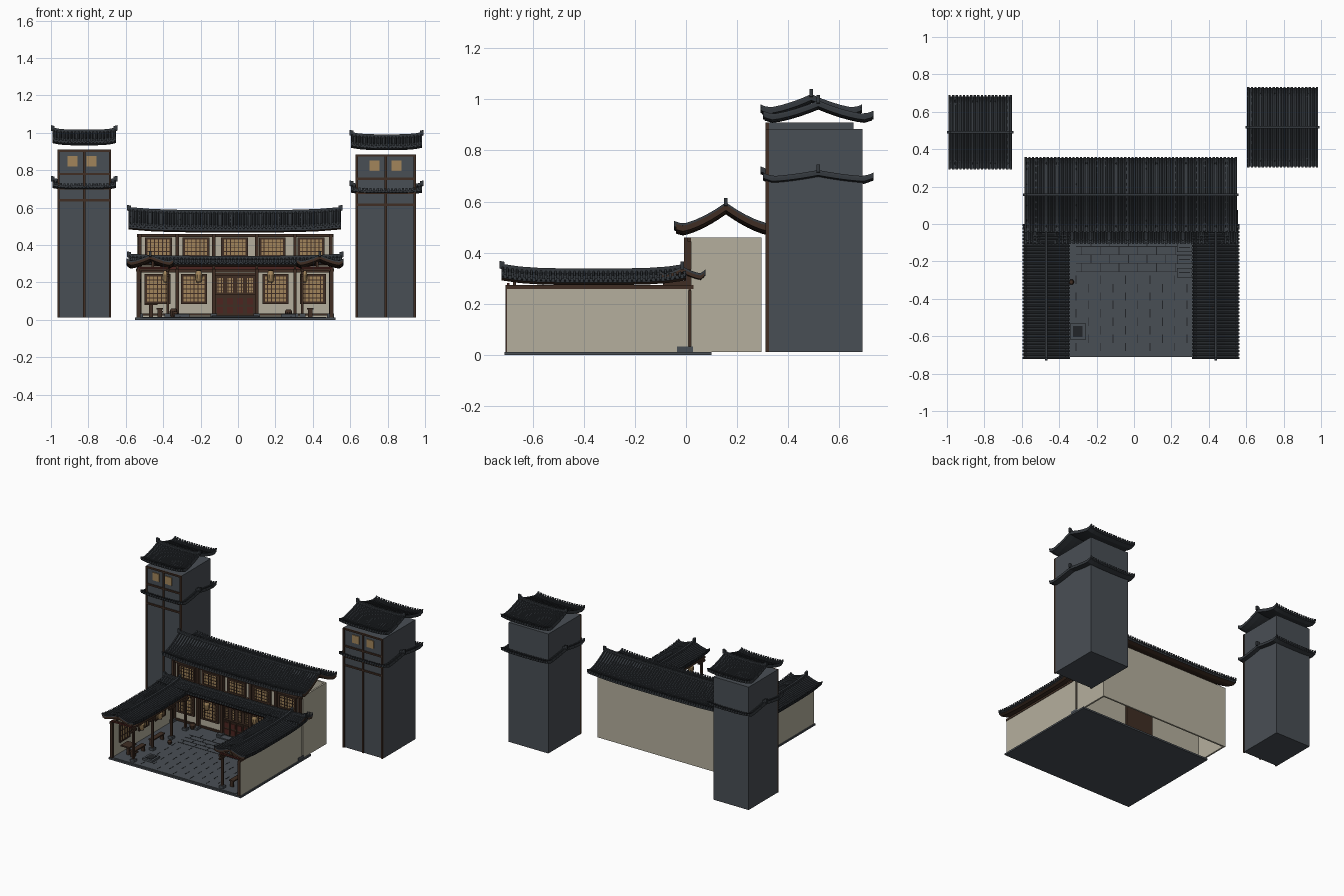
import bpy, bmesh, math

if "Cube" in bpy.data.objects:
    bpy.data.objects.remove(bpy.data.objects["Cube"])

MATS = {}
for n, c in {
    "roof_tile": (0.034, 0.040, 0.047), "grey_brick": (0.066, 0.077, 0.089),
    "plaster": (0.46, 0.43, 0.34), "dark_wood": (0.050, 0.027, 0.017),
    "paper": (0.36, 0.235, 0.105), "red_wood": (0.075, 0.018, 0.014),
    "joint_dark": (0.016, 0.018, 0.021)}.items():
    m = bpy.data.materials.new(n)
    m.diffuse_color = (*c, 1)
    m.use_nodes = True
    m.node_tree.nodes["Principled BSDF"].inputs["Base Color"].default_value = m.diffuse_color
    MATS[n] = m


def finish(bm, name, mats):
    bmesh.ops.recalc_face_normals(bm, faces=bm.faces[:])
    me = bpy.data.meshes.new(name)
    bm.to_mesh(me)
    bm.free()
    for m in mats:
        me.materials.append(MATS[m])
    ob = bpy.data.objects.new(name, me)
    bpy.context.collection.objects.link(ob)
    return ob


def hexa(bm, a, b):
    """Closed prism between two matching rings of points."""
    va, vb = [bm.verts.new(p) for p in a], [bm.verts.new(p) for p in b]
    n = len(a)
    fs = [bm.faces.new(va), bm.faces.new(vb[::-1])]
    fs += [bm.faces.new((va[i], vb[i], vb[(i + 1) % n], va[(i + 1) % n])) for i in range(n)]
    return fs


def boxes(name, mat, items):
    bm = bmesh.new()
    for x0, x1, y0, y1, z0, z1 in items:
        ring = lambda z: [(x0, y0, z), (x1, y0, z), (x1, y1, z), (x0, y1, z)]
        hexa(bm, ring(z0), ring(z1))
    return finish(bm, name, [mat])


def cylinders(name, mat, items, n=10):
    bm = bmesh.new()
    for x, y, z0, z1, r in items:
        prof = [(0.7, 0), (1, 0.3), (1, 0.7), (0.7, 1)]
        rings = [[bm.verts.new((x + r * k * math.cos(2 * math.pi * i / n),
                                y + r * k * math.sin(2 * math.pi * i / n),
                                z0 + (z1 - z0) * h)) for i in range(n)] for k, h in prof]
        bm.faces.new(rings[0])
        bm.faces.new(rings[-1])
        for a, b in zip(rings, rings[1:]):
            for i in range(n):
                bm.faces.new((a[i], a[(i + 1) % n], b[(i + 1) % n], b[i]))
    return finish(bm, name, [mat])


def roof(name, s0, s1, t0, t1, ze, zr, thick, lift, along_y=False, under="dark_wood", pitch=0.02):
    """Sagging gable roof: slab, tile ribs and ridge; s runs along the ridge."""
    bm = bmesh.new()
    sm, sh, tm, th = (s0 + s1) / 2, (s1 - s0) / 2, (t0 + t1) / 2, (t1 - t0) / 2

    def pt(s, v, dz=0.0):
        u = abs(s - sm) / sh
        z = ze + (zr - ze) * max(0.0, 1 - abs(v)) ** 1.6 + lift * u ** 4 + dz
        z += 0.012 * max(0.0, abs(v) - 0.85) / 0.15
        return (tm + v * th, s, z) if along_y else (s, tm + v * th, z)

    ns, vs = 10, [i / 7 for i in range(-7, 8)]
    ss = [s0 + (s1 - s0) * i / ns for i in range(ns + 1)]
    top = [[bm.verts.new(pt(s, v)) for v in vs] for s in ss]
    bot = [[bm.verts.new(pt(s, v, -thick)) for v in vs] for s in ss]
    nv = len(vs)
    wood = []
    for i in range(ns):
        for j in range(nv - 1):
            bm.faces.new((top[i][j], top[i + 1][j], top[i + 1][j + 1], top[i][j + 1]))
            wood.append(bm.faces.new((bot[i][j], bot[i][j + 1], bot[i + 1][j + 1], bot[i + 1][j])))
        for j in (0, nv - 1):
            bm.faces.new((top[i][j], bot[i][j], bot[i + 1][j], top[i + 1][j]))
    for i in (0, ns):
        for j in range(nv - 1):
            wood.append(bm.faces.new((top[i][j], top[i][j + 1], bot[i][j + 1], bot[i][j])))
    for f in wood:
        f.material_index = 1

    # tile ribs with round eave ends
    n = round((s1 - s0) / pitch)
    w, h = pitch * 0.3, 0.009
    tip = ((-w, h), (w, h), (w * .6, -.012), (-w * .6, -.012))
    for k in range(n + 1):
        s = s0 + w + (s1 - s0 - 2 * w) * k / n
        for sg in (-1, 1):
            ring = [[pt(s - w, sg * a, -.002), pt(s - w * .6, sg * a, h),
                     pt(s + w * .6, sg * a, h), pt(s + w, sg * a, -.002)]
                    for a in (0, .2, .4, .6, .8, .92, 1.01)]
            vr = [[bm.verts.new(p) for p in r] for r in ring]
            bm.faces.new(vr[0])
            bm.faces.new(vr[-1])
            for a, b in zip(vr, vr[1:]):
                for i in range(4):
                    bm.faces.new((a[i], b[i], b[(i + 1) % 4], a[(i + 1) % 4]))
            hexa(bm, *[[pt(s + dx, sg * v, dz) for dx, dz in tip] for v in (1, 1 + .006 / th)])

    # ridge beam and end knobs
    e = 0.007 / th
    for a, b in zip(ss, ss[1:]):
        hexa(bm, *[[pt(q, -e), pt(q, e), pt(q, e, .02), pt(q, -e, .02)] for q in (a, b)])
    for a, b in ((s0 - .008, s0 + .012), (s1 - .012, s1 + .008)):
        hexa(bm, *[[pt(q, -e), pt(q, e), pt(q, e, .03), pt(q, -e, .03)] for q in (a, b)])
    return finish(bm, name, ["roof_tile", under])


# ---- towers ----
def tower(tag, x0, x1, y1, zt, wins, rx0, rx1, ry0, ry1):
    y0 = 0.32
    boxes(tag + "_tower_body", "grey_brick", [(x0, x1, y0, y1, 0.012, zt)])
    xm = (x0 + x1) / 2
    trim = [(x - .006, x + .006, .311, y0 + .004, .012, zt) for x in (x0 + .005, xm, x1 - .005)]
    trim += [(x0, x1, .312, y0 + .002, z - .006, z + .006) for z in (zt - .006, zt - .13, zt - .207, zt - .27)]
    boxes(tag + "_tower_trim", "dark_wood", trim)
    boxes(tag + "_tower_windows", "paper", [(x - .027, x + .027, .314, .321, zt - .09, zt - .033) for x in wins])
    roof(tag + "_tower_roof", rx0, rx1, ry0, ry1, zt + .035, zt + .09, .015, .012, under="roof_tile")
    roof(tag + "_tower_skirt_roof", rx0, rx1, ry0, ry1, zt - .205, zt - .18, .012, .01, under="roof_tile")


tower("left", -0.965, -0.68, 0.655, 0.91, (-0.885, -0.783), -0.992, -0.653, 0.297, 0.683)
tower("right", 0.63, 0.95, 0.69, 0.885, (0.73, 0.847), 0.605, 0.985, 0.307, 0.727)

# ---- base and paving ----
boxes("base_slab", "grey_brick", [(-.55, .52, -.71, .10, 0, .012), (-.51, .47, -.70, .02, .01, .016)])
joints = []
for i in range(10):
    x = -.31 + i * .066
    for j in range(5):
        y = -.68 + j * .09 + (i % 2) * .045
        if y < -.28:
            joints.append((x - .002, x + .002, y, y + .045, .015, .0175))
for k, y in enumerate((-.255, -.21, -.165, -.12)):
    joints.append((-.31, .31, y - .002, y + .002, .015, .0175))
    for i in range(6):
        x = -.28 + i * .1 + (k % 2) * .05
        joints.append((x - .002, x + .002, y, y + .045, .015, .0175))
boxes("paving_joints", "joint_dark", joints)
boxes("stone_blocks", "grey_brick", [(.23, .31, y - .025, y + .025, .012, .032) for y in (-.125, -.19, -.26)]
      + [(-.34, -.26, -.62, -.53, .012, .03)])
boxes("stone_block_insets", "joint_dark", [(.24, .30, y - .003, y + .003, .03, .034) for y in (-.125, -.19, -.26)]
      + [(-.325, -.275, -.605, -.545, .029, .033)])

# ---- main hall ----
boxes("hall_walls", "plaster", [
    (-.54, .51, .283, .295, .012, .46), (-.54, -.528, .03, .295, .012, .46),
    (.498, .51, .03, .295, .012, .46), (-.54, -.13, .02, .032, .012, .46),
    (.10, .51, .02, .032, .012, .46), (-.13, .10, .02, .032, .25, .46)])
roof("hall_roof", -.585, .55, -.04, .352, .485, .572, .022, .016)

POSTS = (-.525, -.325, -.13, .10, .305, .495)
wood = [(x - .009, x + .009, -.008, .022, .03, .46) for x in POSTS]
wood += [(-.54, .51, .005, .024, z - .008, z + .008) for z in (.452, .327, .26)]
wood += [(-.54, .51, .008, .024, .022, .034)]
boxes("hall_timber", "dark_wood", wood)
boxes("post_stones", "grey_brick", [(x - .018, x + .018, -.035, .028, .012, .034) for x in POSTS])

frames, papers = [], []


def window(cx, w, z0, z1, nx, nz):
    x0, x1 = cx - w / 2, cx + w / 2
    papers.append((x0, x1, .012, .021, z0, z1))
    for x in (x0, x1):
        frames.append((x - .007, x + .007, .004, .021, z0 - .006, z1 + .006))
    for z in (z0, z1):
        frames.append((x0, x1, .004, .021, z - .006, z + .006))
    for i in range(1, nx):
        x = x0 + w * i / nx
        frames.append((x - .002, x + .002, .008, .02, z0, z1))
    for i in range(1, nz):
        z = z0 + (z1 - z0) * i / nz
        frames.append((x0, x1, .009, .02, z - .002, z + .002))


for cx in (-.425, -.225, -.018, .183, .39):
    window(cx, .13, .342, .435, 6, 4)
for cx in (-.43, -.235, .20, .40):
    window(cx, .125, .092, .238, 6, 6)
for i in range(4):
    window(-.095 + i * .053, .044, .14, .23, 3, 5)
boxes("window_paper", "paper", papers)
boxes("window_lattice", "dark_wood", frames)

# door with four panelled leaves
boxes("door_leaves", "dark_wood", [(-.125, .096, .014, .04, .02, .25)]
      + [(-.119 + i * .053, -.071 + i * .053, .006, .016, .024, .128) for i in range(4)])
boxes("door_panels", "red_wood", [(-.111 + i * .053, -.079 + i * .053, .002, .008, z, z + .036)
                                  for i in range(4) for z in (.034, .082)])
boxes("door_step", "grey_brick", [(-.14, .11, -.05, .0, .012, .024)])

# ---- porch canopy ----
roof("porch_roof", -.585, .555, -.10, .07, .297, .326, .014, .012)
boxes("porch_beam", "red_wood", [(-.53, .50, -.065, -.052, .268, .284)])
boxes("porch_brackets", "dark_wood", [(x - .006, x + .006, -.09, .01, .272, .29) for x in POSTS])

# ---- side wings, mirrored about the courtyard axis ----
CX = -.016
for tag, sg in (("left", -1), ("right", 1)):
    def span(a, b):
        p, q = CX + sg * a, CX + sg * b
        return (min(p, q), max(p, q))
    boxes(tag + "_wing_wall", "plaster", [(*span(.514, .527), -.70, .01, .012, .26)])
    ys = (-.67, -.45, -.23, -.07)
    timber = [(*span(.51, .53), -.705, .03, .258, .273), (*span(.352, .368), -.705, .0, .255, .27)]
    stones = []
    for y in ys:
        timber.append((*span(.353, .367), y - .007, y + .007, .03, .26))
        timber.append((*span(.35, .53), y - .006, y + .006, .262, .274))
        timber.append((*span(.434, .446), y - .006, y + .006, .27, .315))
        timber.append((*span(.354, .366), y - .035, y + .035, .232, .245))
        stones.append((*span(.344, .376), y - .016, y + .016, .012, .034))
    timber.append((*span(.505, .525), -.705, -.69, .012, .26))
    # bench rail between posts
    for a, b in zip(ys[:2], ys[1:3]):
        timber.append((*span(.385, .42), a + .04, b - .04, .055, .064))
        for y in (a + .05, b - .05):
            timber.append((*span(.39, .415), y - .005, y + .005, .012, .056))
    boxes(tag + "_wing_timber", "dark_wood", timber)
    boxes(tag + "_wing_post_stones", "grey_brick", stones)
    boxes(tag + "_wing_beam", "red_wood", [(*span(.355, .52), -.70, -.69, .272, .282)])
    # framed lattice windows on the inner wall face
    wc = (-.56, -.34, -.15)
    boxes(tag + "_wing_window_paper", "paper", [(*span(.507, .515), y - .055, y + .055, .10, .21) for y in wc])
    bars = []
    for y in wc:
        bars += [(*span(.503, .515), y + d - t, y + d + t, .095, .215)
                 for d, t in ((-.055, .005), (.055, .005), (-.028, .002), (0, .002), (.028, .002))]
        bars += [(*span(.503, .515), y - .058, y + .058, z - t, z + t)
                 for z, t in ((.097, .005), (.213, .005), (.135, .002), (.175, .002))]
    boxes(tag + "_wing_window_lattice", "dark_wood", bars)
    roof(tag + "_wing_roof", -.722, -.0, *span(.332, .575), .287, .322, .015, .018, along_y=True, pitch=.019)

# ---- lanterns, barrels and table ----
lan = [(-.21, -.06), (.175, -.06), (-.385, -.35), (.352, -.35), (-.385, -.56), (.352, -.56)]
cylinders("lanterns", "paper", [(x, y, .205, .26, .019) for x, y in lan])
cylinders("lantern_caps", "dark_wood", [(x, y, z, z + .008, .014) for x, y in lan for z in (.199, .258)])
boxes("lantern_cords", "dark_wood", [(x - .002, x + .002, y - .002, y + .002, .26, .285) for x, y in lan])
cylinders("barrels", "dark_wood", [(-.345, -.03, .016, .06, .02), (-.335, -.31, .016, .045, .015),
                                   (.27, -.04, .016, .055, .02)])
boxes("table_and_stools", "dark_wood", [(-.50, -.43, -.64, -.56, .08, .09), (-.475, -.455, -.61, -.59, .012, .08),
                                        (-.43, -.40, -.62, -.58, .04, .048), (-.42, -.41, -.605, -.595, .012, .04)])
